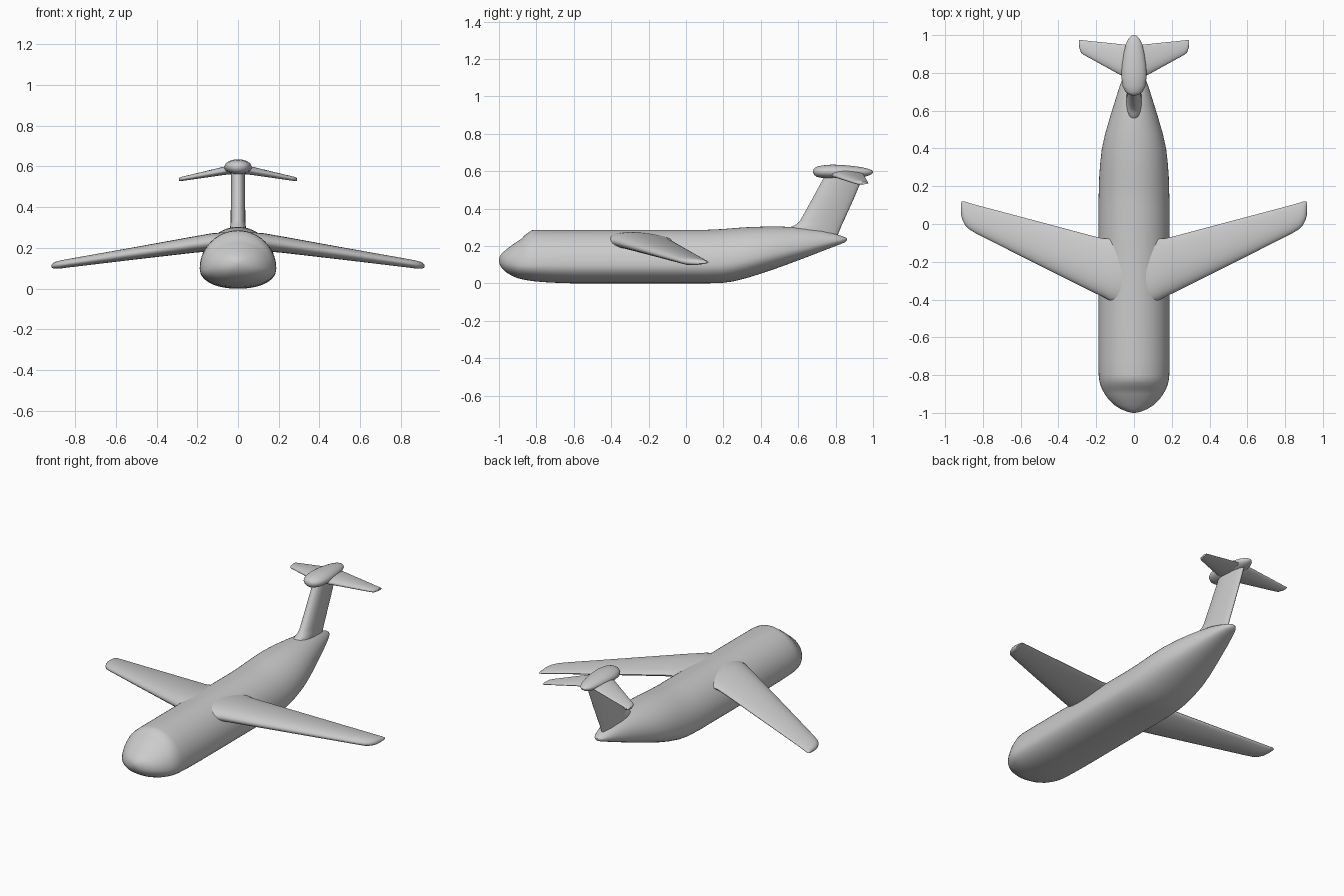
import bpy, bmesh, math


def loft(name, rings, angle=50, mirror=False):
    """Skin a list of closed rings, cap both ends, shade smooth."""
    bm = bmesh.new()
    loops = [[bm.verts.new(p) for p in r] for r in rings]
    n = len(loops[0])
    for a, b in zip(loops, loops[1:]):
        for i in range(n):
            j = (i + 1) % n
            bm.faces.new((a[i], a[j], b[j], b[i]))
    bm.faces.new(loops[0])
    bm.faces.new(loops[-1])
    bmesh.ops.recalc_face_normals(bm, faces=bm.faces)
    me = bpy.data.meshes.new(name)
    bm.to_mesh(me)
    bm.free()
    ob = bpy.data.objects.new(name, me)
    bpy.context.collection.objects.link(ob)
    if mirror:
        ob.modifiers.new("mirror", 'MIRROR').use_mirror_merge = False
    bpy.ops.object.select_all(action='DESELECT')
    ob.select_set(True)
    bpy.context.view_layer.objects.active = ob
    bpy.ops.object.shade_smooth_by_angle(angle=math.radians(angle))
    return ob


def body_ring(y, w, bottom, top, mid, n=56, power=0.92):
    """Egg-shaped section: widest at height mid."""
    ring = []
    for i in range(n):
        t = 2 * math.pi * i / n
        c, s = math.cos(t), math.sin(t)
        h = (top - mid) if s > 0 else (mid - bottom)
        e = 1.0 if s > 0 else power
        ring.append((w * math.copysign(abs(c) ** e, c), y,
                     mid + h * math.copysign(abs(s) ** e, s)))
    return ring


def foil_ring(pos, le, te, off, th, upright=False, n=32):
    """Rounded wing section from leading edge to trailing edge."""
    ring = []
    for i in range(n):
        t = 2 * math.pi * i / n
        y = le + (te - le) * (1 - math.cos(t)) / 2
        d = off + th / 2 * math.sin(t) * (1 + 0.3 * math.cos(t))
        ring.append((d, y, pos) if upright else (pos, y, d))
    return ring


# fuselage: y, half width, bottom, top, height of widest point
fuselage = [
    (-1.0, 0.006, 0.119, 0.131, 0.125),
    (-0.995, 0.032, 0.098, 0.147, 0.12),
    (-0.98, 0.070, 0.076, 0.165, 0.115),
    (-0.96, 0.102, 0.058, 0.182, 0.11),
    (-0.93, 0.134, 0.040, 0.205, 0.105),
    (-0.90, 0.155, 0.028, 0.226, 0.10),
    (-0.88, 0.166, 0.023, 0.238, 0.10),
    (-0.865, 0.173, 0.020, 0.256, 0.10),
    (-0.845, 0.180, 0.016, 0.270, 0.10),
    (-0.825, 0.184, 0.013, 0.284, 0.10),
    (-0.80, 0.187, 0.010, 0.286, 0.10),
    (-0.72, 0.188, 0.004, 0.286, 0.10),
    (-0.60, 0.188, 0.0, 0.286, 0.10),
    (0.10, 0.188, 0.0, 0.286, 0.10),
    (0.19, 0.186, 0.002, 0.290, 0.104),
    (0.25, 0.184, 0.010, 0.295, 0.112),
    (0.32, 0.179, 0.027, 0.300, 0.126),
    (0.40, 0.170, 0.052, 0.303, 0.145),
    (0.48, 0.152, 0.079, 0.304, 0.163),
    (0.56, 0.129, 0.108, 0.302, 0.180),
    (0.64, 0.104, 0.138, 0.297, 0.197),
    (0.72, 0.079, 0.169, 0.287, 0.213),
    (0.79, 0.054, 0.196, 0.268, 0.226),
    (0.83, 0.037, 0.211, 0.254, 0.232),
    (0.852, 0.022, 0.221, 0.246, 0.235),
    (0.86, 0.006, 0.231, 0.240, 0.236),
]
loft("fuselage", [body_ring(*s) for s in fuselage], angle=40)

# wings: x, leading edge, trailing edge, height, thickness
wing = [
    (0.0, -0.43, -0.05, 0.225, 0.10),
    (0.09, -0.425, -0.062, 0.226, 0.094),
    (0.125, -0.408, -0.075, 0.227, 0.088),
    (0.16, -0.388, -0.078, 0.224, 0.082),
    (0.22, -0.36, -0.063, 0.216, 0.077),
    (0.55, -0.195, 0.025, 0.167, 0.056),
    (0.84, -0.048, 0.102, 0.124, 0.040),
    (0.875, -0.027, 0.112, 0.118, 0.038),
    (0.895, -0.005, 0.119, 0.115, 0.033),
    (0.908, 0.02, 0.121, 0.113, 0.025),
    (0.916, 0.05, 0.117, 0.111, 0.010),
]
loft("wings", [foil_ring(*s) for s in wing], mirror=True)

# fin with curved root
fin = [
    (0.26, 0.53, 0.812, 0, 0.080),
    (0.30, 0.555, 0.828, 0, 0.076),
    (0.312, 0.585, 0.833, 0, 0.072),
    (0.335, 0.610, 0.844, 0, 0.069),
    (0.45, 0.674, 0.896, 0, 0.068),
    (0.59, 0.750, 0.955, 0, 0.066),
]
loft("tail_fin", [foil_ring(*s, upright=True) for s in fin])

# streamlined pod on top of the fin
pod = [
    (0.680, 0.006, 0.592, 0.604, 0.598),
    (0.685, 0.026, 0.580, 0.615, 0.598),
    (0.70, 0.045, 0.569, 0.624, 0.598),
    (0.73, 0.060, 0.563, 0.631, 0.597),
    (0.78, 0.067, 0.560, 0.635, 0.597),
    (0.84, 0.064, 0.560, 0.633, 0.597),
    (0.90, 0.055, 0.563, 0.627, 0.596),
    (0.95, 0.044, 0.569, 0.619, 0.595),
    (0.98, 0.031, 0.577, 0.611, 0.595),
    (0.995, 0.016, 0.586, 0.604, 0.596),
    (1.0, 0.004, 0.593, 0.600, 0.597),
]
loft("tail_pod", [body_ring(*s, n=40, power=1) for s in pod])

# tailplanes
tailplane = [
    (0.0, 0.745, 0.945, 0.588, 0.044),
    (0.06, 0.782, 0.951, 0.580, 0.040),
    (0.265, 0.895, 0.972, 0.541, 0.021),
    (0.28, 0.906, 0.974, 0.538, 0.019),
    (0.29, 0.935, 0.975, 0.536, 0.012),
]
loft("tailplanes", [foil_ring(*s) for s in tailplane], mirror=True)
